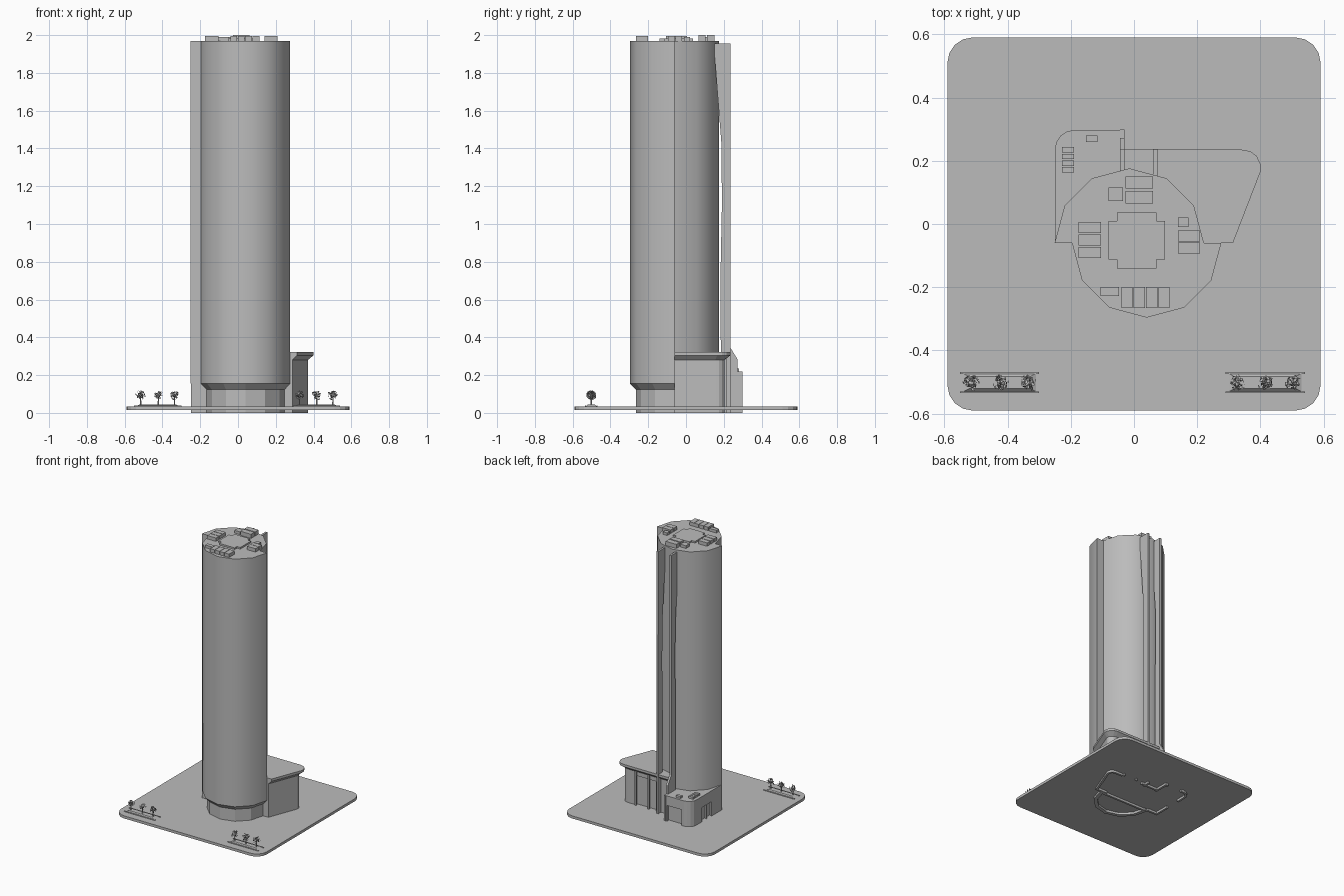
import bpy, bmesh, math, random
from mathutils import Vector

if "Cube" in bpy.data.objects:
    bpy.data.objects.remove(bpy.data.objects["Cube"])

random.seed(4)
grey = bpy.data.materials.new("concrete_grey")
grey.diffuse_color = (0.5, 0.5, 0.5, 1)
grey.use_nodes = True
grey.node_tree.nodes["Principled BSDF"].inputs["Base Color"].default_value = grey.diffuse_color


def finish(bm, name, smooth=False):
    bmesh.ops.recalc_face_normals(bm, faces=bm.faces)
    me = bpy.data.meshes.new(name)
    bm.to_mesh(me)
    bm.free()
    me.materials.append(grey)
    if smooth:
        me.shade_smooth()
        me.set_sharp_from_angle(angle=math.radians(40))
    ob = bpy.data.objects.new(name, me)
    bpy.context.collection.objects.link(ob)
    return ob


def loft(name, layers, smooth=False):
    """Closed solid through (outline, z) layers of equal point count."""
    bm = bmesh.new()
    rings = [[bm.verts.new((x, y, z)) for x, y in pts] for pts, z in layers]
    n = len(rings[0])
    for a, b in zip(rings, rings[1:]):
        for i in range(n):
            j = (i + 1) % n
            bm.faces.new((a[i], a[j], b[j], b[i]))
    bm.faces.new(rings[0][::-1])
    bm.faces.new(rings[-1])
    return finish(bm, name, smooth)


def prism(name, pts, z0, z1, smooth=False):
    return loft(name, [(pts, z0), (pts, z1)], smooth)


def box(name, x0, x1, y0, y1, z0, z1):
    return prism(name, [(x0, y0), (x1, y0), (x1, y1), (x0, y1)], z0, z1)


def wall(name, path, z0, z1, t=0.015):
    """Thin wall along a counter-clockwise path, thickened inward."""
    bm = bmesh.new()
    lo = [bm.verts.new((x, y, z0)) for x, y in path]
    hi = [bm.verts.new((x, y, z1)) for x, y in path]
    for i in range(len(path) - 1):
        bm.faces.new((lo[i], lo[i + 1], hi[i + 1], hi[i]))
    me = bpy.data.meshes.new(name)
    bm.to_mesh(me)
    bm.free()
    me.materials.append(grey)
    ob = bpy.data.objects.new(name, me)
    bpy.context.collection.objects.link(ob)
    mod = ob.modifiers.new("thickness", 'SOLIDIFY')
    mod.thickness, mod.offset, mod.use_even_offset = t, -1, True
    return ob


def arc(cx, cy, r, a0, a1, n):
    return [(cx + r * math.cos(math.radians(a0 + (a1 - a0) * i / n)),
             cy + r * math.sin(math.radians(a0 + (a1 - a0) * i / n))) for i in range(n + 1)]


# Ground plate with rounded corners
c = 0.51
plate = []
for k, (sx, sy) in enumerate([(1, 1), (-1, 1), (-1, -1), (1, -1)]):
    plate += arc(sx * c, sy * c, 0.08, 90 * k, 90 * k + 90, 4)
prism("ground_plate", plate, 0.016, 0.035)

# Tower: two half drums slipped sideways
R, FX, BX, CY = 0.236, 0.04, -0.015, -0.06
prism("tower", arc(FX, CY, R, 180, 360, 6) + arc(BX, CY, R, 0, 180, 6), 0.155, 1.97, True)
# Tapered neck and recessed lobby below the front half
loft("tower_neck", [(arc(FX, CY, 0.205, 180, 360, 6), 0.122),
                    (arc(FX, CY, R, 180, 360, 6), 0.155)])
wall("lobby_wall", arc(FX, CY, 0.206, 180, 360, 6), 0, 0.125, 0.025)
box("lobby_back_wall", -0.16, 0.24, -0.075, CY, 0, 0.125)

# Tower roof: cross-shaped plant room and equipment boxes
x0, x1, y0, y1, q = -0.08, 0.098, -0.14, 0.037, 0.027
prism("roof_cross", [(x0 + q, y0), (x1 - q, y0), (x1 - q, y0 + q), (x1, y0 + q),
                     (x1, y1 - q), (x1 - q, y1 - q), (x1 - q, y1), (x0 + q, y1),
                     (x0 + q, y1 - q), (x0, y1 - q), (x0, y0 + q), (x0 + q, y0 + q)], 1.96, 1.982)
for i in range(3):
    box("roof_unit_left", -0.175, -0.104, -0.107 + i * 0.039, -0.072 + i * 0.039, 1.96, 1.995)
for i in range(4):
    box("roof_unit_front", -0.04 + i * 0.039, -0.004 + i * 0.039, -0.265, -0.2, 1.96, 1.995)
for i in range(2):
    box("roof_unit_right", 0.139, 0.208, -0.094 + i * 0.038, -0.059 + i * 0.038, 1.96, 1.995)
    box("roof_unit_back", -0.027, 0.06, 0.065 + i * 0.047, 0.104 + i * 0.047, 1.96, 2.0)
box("roof_box_front", -0.106, -0.048, -0.228, -0.2, 1.96, 1.99)
box("roof_box_right", 0.139, 0.172, -0.01, 0.02, 1.96, 1.99)
box("roof_box_back", -0.08, -0.034, 0.072, 0.115, 1.96, 1.99)


# Rear fins: tall blades with a curved inner edge
def fin(name, x0, x1, outer):
    inner = [(0.15, 1.955), (0.15, 1.91), (0.166, 1.7), (0.188, 1.42), (0.19, 1.1),
             (0.183, 0.75), (0.185, 0.0)]
    prof = inner + outer + [(0.235, 1.955)]
    bm = bmesh.new()
    f = bm.faces.new([bm.verts.new((x0, y, z)) for y, z in prof])
    ret = bmesh.ops.extrude_face_region(bm, geom=[f])
    bmesh.ops.translate(bm, vec=(x1 - x0, 0, 0),
                        verts=[v for v in ret["geom"] if isinstance(v, bmesh.types.BMVert)])
    finish(bm, name)


fin("fin_right", 0.06, 0.075, [(0.237, 0)])
fin("fin_left", -0.045, -0.03, [(0.299, 0), (0.299, 0.22), (0.272, 0.22), (0.272, 0.285), (0.235, 0.345)])

# Left podium: roof slab, walls with door openings, recessed doors
corner = arc(-0.19, 0.237, 0.06, 90, 180, 4)
prism("left_podium_roof", [(-0.17, CY), (-0.03, CY), (-0.03, 0.297)] + corner + [(-0.25, CY)], 0.195, 0.22)
wall("left_podium_corner", [(-0.17, 0.297)] + corner + [(-0.25, 0.17)], 0, 0.2)
wall("left_podium_front", [(-0.25, 0.06), (-0.25, CY), (-0.16, CY)], 0, 0.2)
wall("left_podium_rear_pier", [(-0.04, 0.297), (-0.055, 0.297)], 0, 0.2)
box("rear_door_header", -0.17, -0.055, 0.282, 0.297, 0.15, 0.2)
box("rear_door", -0.18, -0.04, 0.265, 0.275, 0.03, 0.2)
box("side_door_header", -0.25, -0.235, 0.06, 0.17, 0.14, 0.2)
box("side_door", -0.23, -0.22, 0.05, 0.18, 0.03, 0.2)
box("side_door_post", -0.248, -0.238, 0.11, 0.118, 0.03, 0.15)
for i in range(4):
    box("podium_unit", -0.227, -0.19, 0.163 + i * 0.021, 0.18 + i * 0.021, 0.215, 0.235)
box("podium_box", -0.152, -0.115, 0.26, 0.28, 0.215, 0.235)

# Right podium: roof with a chamfered overhang, walls and glazed rear
rim = [(0.1, CY), (0.313, CY), (0.4, 0.165), (0.4, 0.19), (0.388, 0.215), (0.368, 0.23),
       (0.34, 0.235), (-0.03, 0.235), (-0.03, CY)]
under = [(0.1, CY), (0.288, CY), (0.37, 0.155), (0.37, 0.175), (0.362, 0.19), (0.35, 0.2),
         (0.33, 0.205), (-0.03, 0.205), (-0.03, CY)]
loft("right_podium_roof", [(under, 0.28), (rim, 0.305), (rim, 0.322)])
wall("right_podium_wall", [(0.2, CY)] + under[1:7] + [(0.27, 0.205)], 0, 0.282)
wall("right_podium_rear_pier", [(0.1, 0.205), (-0.03, 0.205)], 0, 0.282)
box("rear_glazing", 0.09, 0.28, 0.18, 0.188, 0.03, 0.282)
box("rear_glazing_header", 0.1, 0.27, 0.19, 0.205, 0.25, 0.282)
for x in (0.15, 0.255):
    box("rear_column", x, x + 0.012, 0.203, 0.215, 0, 0.285)


# Trees: trunk plus scattered leaves
def tree(x, y):
    bm = bmesh.new()
    ret = bmesh.ops.create_cone(bm, segments=6, radius1=0.004, radius2=0.002, depth=0.075, cap_ends=True)
    bmesh.ops.translate(bm, vec=(x, y, 0.075), verts=ret["verts"])
    for _ in range(60):
        d = Vector((random.gauss(0, 1), random.gauss(0, 1), random.gauss(0, 1))).normalized()
        p = Vector((x, y, 0.095)) + d * random.uniform(0.008, 0.026)
        u = d.orthogonal().normalized() * 0.006
        w = d.cross(u)
        tilt = d * random.uniform(-0.005, 0.005)
        bm.faces.new([bm.verts.new(q) for q in (p + u + tilt, p + w, p - u - tilt, p - w)])
    finish(bm, "tree")


# Planters with side rails
for px, xs in ((-0.55, (-0.515, -0.422, -0.336)), (0.29, (0.325, 0.417, 0.502))):
    loft("planter_bed", [([(px, -0.535), (px + 0.25, -0.535), (px + 0.25, -0.468), (px, -0.468)], 0.03),
                         ([(px + 0.03, -0.52), (px + 0.22, -0.52), (px + 0.22, -0.483), (px + 0.03, -0.483)], 0.045)])
    for y in (-0.535, -0.474):
        box("planter_rail", px, px + 0.25, y, y + 0.006, 0.03, 0.04)
    for x in xs:
        tree(x, -0.502)
